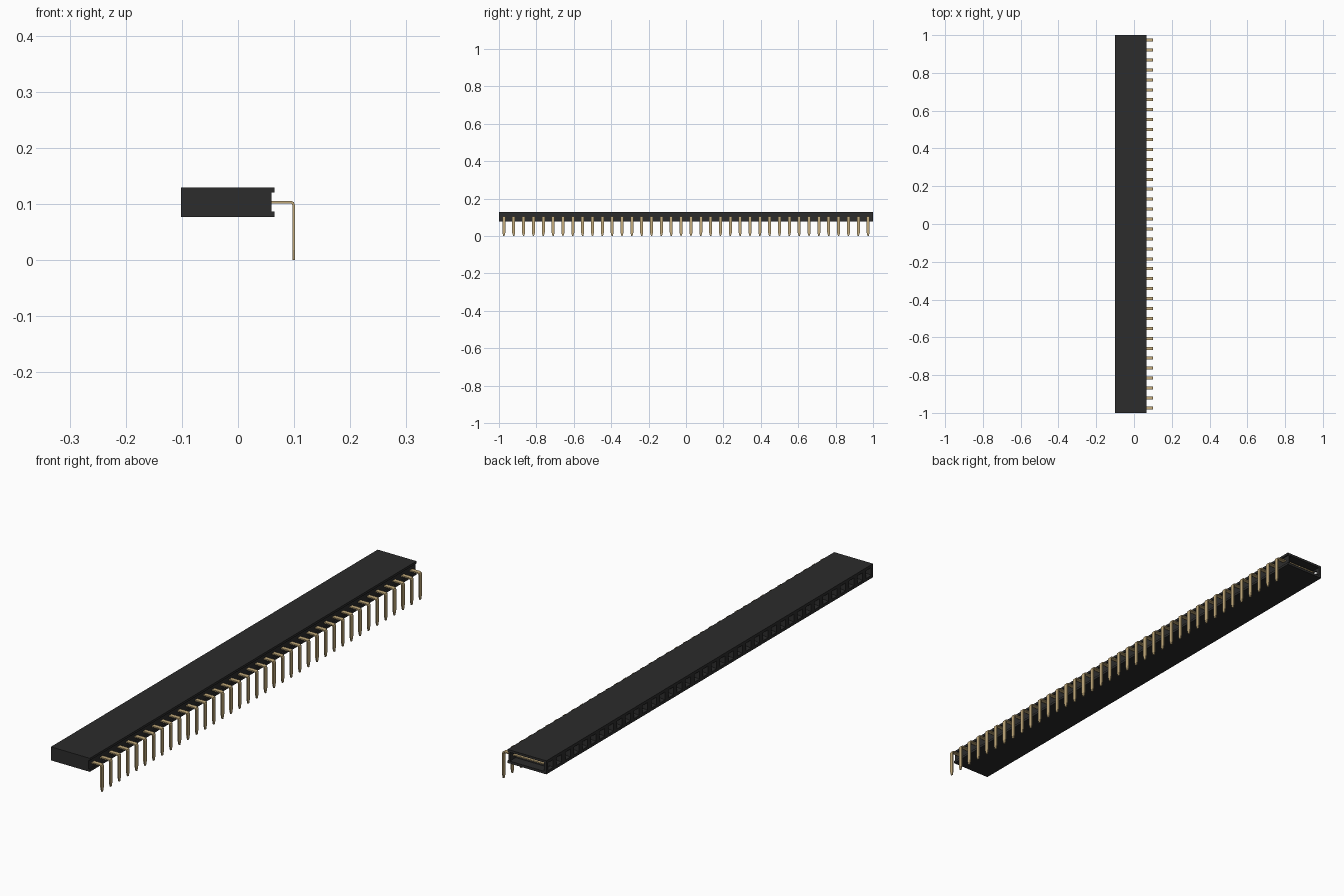
import bpy
import bmesh
from mathutils import Vector

if "Cube" in bpy.data.objects:
    bpy.data.objects.remove(bpy.data.objects["Cube"], do_unlink=True)

PINS = 38
PITCH = 2.0 / PINS


def material(name, rgb):
    m = bpy.data.materials.new(name)
    m.use_nodes = True
    m.diffuse_color = (*rgb, 1)
    m.node_tree.nodes["Principled BSDF"].inputs["Base Color"].default_value = (*rgb, 1)
    return m


def finish(bm, name, mat):
    bmesh.ops.recalc_face_normals(bm, faces=bm.faces)
    mesh = bpy.data.meshes.new(name)
    bm.to_mesh(mesh)
    bm.free()
    mesh.materials.append(mat)
    obj = bpy.data.objects.new(name, mesh)
    bpy.context.collection.objects.link(obj)
    return obj


def loft(bm, rings):
    """Bridge matching rings of points and cap both ends."""
    loops = [[bm.verts.new(p) for p in ring] for ring in rings]
    for a, b in zip(loops, loops[1:]):
        for i in range(len(a)):
            j = (i + 1) % len(a)
            bm.faces.new((a[i], a[j], b[j], b[i]))
    bm.faces.new(loops[0])
    bm.faces.new(loops[-1][::-1])


black = material("black plastic", (0.025, 0.025, 0.025))
gold = material("gold metal", (0.55, 0.41, 0.2))

# Housing: long block with a shallow channel on the pin side, one segment per cell
profile = [(-0.1015, 0.077), (0.065, 0.077), (0.065, 0.0865), (0.06, 0.0865),
           (0.06, 0.1205), (0.065, 0.1205), (0.065, 0.1295), (-0.1015, 0.1295)]
bm = bmesh.new()
loft(bm, [[(x, -1 + i * PITCH, z) for x, z in profile] for i in range(PINS + 1)])
bmesh.ops.recalc_face_normals(bm, faces=bm.faces)

# Sockets: a funnel and a square hole in every cell of the mating face
cells = [f for f in bm.faces if f.normal.x < -0.9 and f.calc_center_median().x < -0.1]
bmesh.ops.inset_individual(bm, faces=cells, thickness=0.011, use_even_offset=True)
bmesh.ops.inset_individual(bm, faces=cells, thickness=0.005, depth=-0.008, use_even_offset=True)
bmesh.ops.inset_individual(bm, faces=cells, thickness=0.0005, depth=-0.03, use_even_offset=True)
housing = finish(bm, "housing", black)

# Open end cell that shows the last contact
bm = bmesh.new()
bmesh.ops.create_cube(bm, size=1)
bmesh.ops.scale(bm, vec=Vector((0.146, 0.06, 0.034)), verts=bm.verts)
bmesh.ops.translate(bm, vec=Vector((-0.018, 0.994, 0.1035)), verts=bm.verts)
cutter = finish(bm, "end_cutter", black)
cutter.hide_render = True
cut = housing.modifiers.new("end_recess", "BOOLEAN")
cut.operation = "DIFFERENCE"
cut.solver = "EXACT"
cut.object = cutter
bpy.context.view_layer.objects.active = housing
housing.select_set(True)
bpy.ops.object.modifier_apply(modifier=cut.name)
bpy.data.objects.remove(cutter, do_unlink=True)

# Pins: flat strips bent downwards, with tapered tips (x, z, half width)
path = [(-0.08, 0.1035, 0.008), (0.094, 0.1035, 0.008), (0.0977, 0.102, 0.008),
        (0.0992, 0.098, 0.008), (0.0992, 0.018, 0.008), (0.0992, 0.0, 0.003)]
HALF = 0.0023
bm = bmesh.new()
for n in range(PINS):
    y = -1 + (n + 0.5) * PITCH
    rings = []
    for i, (x, z, w) in enumerate(path):
        before, after = path[max(i - 1, 0)], path[min(i + 1, len(path) - 1)]
        along = Vector((after[0] - before[0], after[1] - before[1])).normalized()
        ox, oz = -along.y * HALF, along.x * HALF
        rings.append([(x + ox, y - w, z + oz), (x + ox, y + w, z + oz),
                      (x - ox, y + w, z - oz), (x - ox, y - w, z - oz)])
    loft(bm, rings)
finish(bm, "pins", gold)
